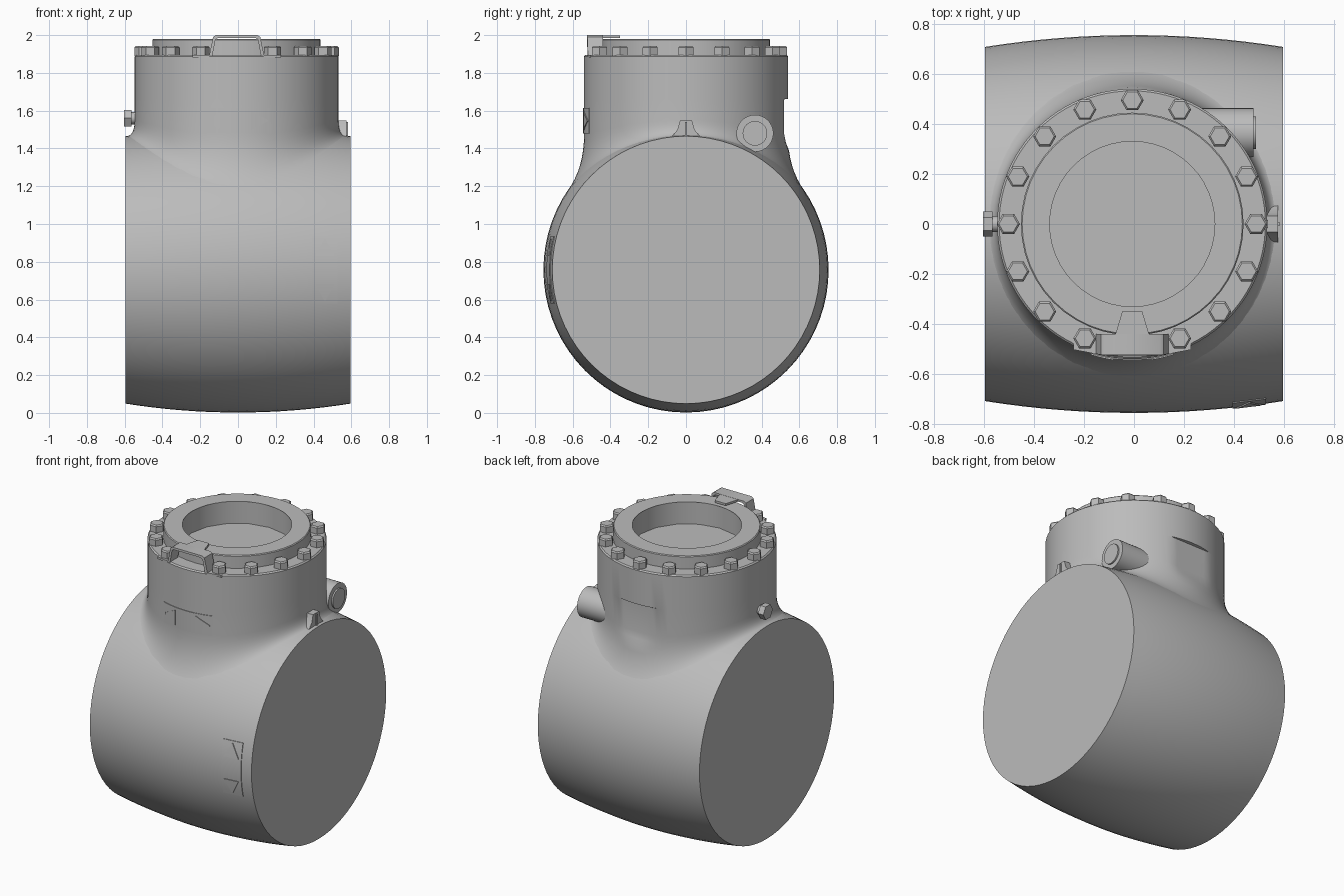
import bpy, bmesh
from math import sin, cos, pi, sqrt, radians
from mathutils import Vector, Matrix

cube = bpy.data.objects.get("Cube")
if cube:
    bpy.data.objects.remove(cube)

grey = bpy.data.materials.new("cast_grey")
grey.use_nodes = True
COLOUR = (0.5, 0.5, 0.5, 1)
grey.diffuse_color = COLOUR
grey.node_tree.nodes["Principled BSDF"].inputs["Base Color"].default_value = COLOUR

HALF, AXIS_Z = 0.595, 0.757      # barrel half length and axis height
NECK_R, NECK_X = 0.54, -0.007    # neck radius and centre


def finish(name, bm, angle=35):
    bmesh.ops.recalc_face_normals(bm, faces=bm.faces[:])
    mesh = bpy.data.meshes.new(name)
    bm.to_mesh(mesh)
    bm.free()
    mesh.materials.append(grey)
    mesh.shade_smooth()
    mesh.set_sharp_from_angle(angle=radians(angle))
    ob = bpy.data.objects.new(name, mesh)
    bpy.context.collection.objects.link(ob)
    return ob


def loft(name, rows, closed=True, cap_first=False, cap_last=False):
    bm = bmesh.new()
    rings = [[bm.verts.new(p) for p in row] for row in rows]
    n = len(rings[0])
    for a, b in zip(rings, rings[1:]):
        for i in range(n if closed else n - 1):
            j = (i + 1) % n
            bm.faces.new((a[i], a[j], b[j], b[i]))
    if cap_first:
        bm.faces.new(rings[0])
    if cap_last:
        bm.faces.new(rings[-1])
    return finish(name, bm)


def circle(r, z, n, x=0.0):
    return [(x + r * cos(2 * pi * i / n), r * sin(2 * pi * i / n), z) for i in range(n)]


def prism(name, outline, depth):
    """Closed outline of 3D points pushed along the depth vector."""
    d = Vector(depth)
    return loft(name, [[Vector(p) for p in outline], [Vector(p) + d for p in outline]],
                cap_first=True, cap_last=True)


def rod_x(name, x0, x1, y, z, r, n=32):
    return prism(name, [(x0, y + r * cos(2 * pi * i / n), z + r * sin(2 * pi * i / n))
                        for i in range(n)], (x1 - x0, 0, 0))


def barrel_radius(x):
    return 0.755 - 0.047 * (x / HALF) ** 2


def barrel_z(x, y):
    return AXIS_Z + sqrt(barrel_radius(x) ** 2 - y * y)


# Barrel: bulging drum along x with flat closed ends
rows = []
for k in range(17):
    x = HALF * (k / 8 - 1)
    r = barrel_radius(x)
    rows.append([(x, r * cos(2 * pi * i / 72), AXIS_Z + r * sin(2 * pi * i / 72)) for i in range(72)])
loft("barrel", rows, cap_first=True, cap_last=True)

# Neck: upright cylinder, flat pad at the back, flared fillet onto the barrel
SEG, STEPS, PAD_TOP = 96, 8, 1.66


def neck_column(a):
    c, s = cos(a), sin(a)
    col = [(0.42, 1.895), (NECK_R - 0.008, 1.895), (NECK_R, 1.887),
           (NECK_R, PAD_TOP + 0.002), (NECK_R, PAD_TOP)]
    foot = 0.585 + 0.04 * s * s
    def height(r):
        return barrel_z(NECK_X + r * c, r * s)
    z_end = height(foot)
    slope = (height(foot) - height(foot - 0.01)) / 0.01
    z_mid = z_end + slope * (NECK_R - foot)
    z_top = 1.55 - 0.08 * s * s
    for k in range(STEPS + 1):
        t = k / STEPS
        r = NECK_R * (1 - t * t) + foot * t * t
        z = z_top * (1 - t) ** 2 + 2 * t * (1 - t) * z_mid + z_end * t * t
        col.append((r, z - 0.004 * t))
    pts = []
    for r, z in col:
        y = r * s
        if z <= PAD_TOP:
            y = min(y, 0.52 + 0.45 * max(0, 1.45 - z))
        pts.append((NECK_X + r * c, y, z))
    return pts


columns = [neck_column(2 * pi * i / SEG) for i in range(SEG)]
loft("neck", list(zip(*columns)))

# Cover ring with a recessed floor
outer = [circle(r, z, 48, NECK_X) for r, z in ((0.445, 1.87), (0.445, 1.975), (0.44, 1.98), (0.33, 1.98))]
loft("cover_ring", outer)
loft("cover_recess", [circle(r, z, 16, NECK_X) for r, z in ((0.34, 1.98), (0.34, 1.83))], cap_last=True)

# Hex bolts around the flange, leaving the front place free for the bracket
for k in range(16):
    if k == 12:
        continue
    a = 2 * pi * k / 16
    x, y = NECK_X + 0.495 * cos(a), 0.495 * sin(a)
    head = [(px + x, py + y, pz) for px, py, pz in circle(0.046, 1.89, 6)]
    top = [(px + x, py + y, pz) for px, py, pz in circle(0.046, 1.935, 6)]
    crown = [(px + x, py + y, pz) for px, py, pz in circle(0.038, 1.943, 6)]
    loft("flange_bolt", [head, top, crown], cap_first=True, cap_last=True)

# Front bracket: bent strap held by two bolts, with a pointer on top
strap = [(-0.235, 1.895), (-0.145, 1.895), (-0.125, 1.99), (-0.11, 2.0)]
path = strap + [(-x, z) for x, z in reversed(strap)]
inner = [(x * (1 if abs(x) > 0.2 else 0.9), z - 0.014) for x, z in path]
section = [(x + NECK_X, z) for x, z in path]
under = [(x + NECK_X, z) for x, z in inner]


def strap_row(pts, front):
    return [(x, -0.53 + 0.5 * abs(x - NECK_X) ** 2 if front else -0.44, z) for x, z in pts]


rows = [strap_row(section, True), strap_row(section, False),
        strap_row(under, False), strap_row(under, True), strap_row(section, True)]
loft("bracket_strap", rows, closed=False)
prism("bracket_pointer", [(NECK_X + x, y, 1.985) for x, y in
                          ((-0.07, -0.45), (0.07, -0.45), (0.04, -0.35), (-0.04, -0.35))], (0, 0, 0.014))

# Side boss with a plug, merging into neck and barrel
rod_x("side_boss", 0.15, 0.478, 0.365, 1.48, 0.098)
rod_x("side_boss_plug", 0.47, 0.488, 0.365, 1.48, 0.065)

# Gusset on the left end: tapered foot with a narrow rib
prism("gusset", [(0.5, -0.08, 1.455), (0.5, 0.08, 1.455), (0.5, 0.045, 1.5), (0.5, 0.032, 1.547),
                 (0.5, -0.032, 1.547), (0.5, -0.045, 1.5)], (0.075, 0, 0))
prism("gusset_rib", [(0.575, -0.006, 1.46), (0.575, 0.006, 1.46), (0.575, 0.006, 1.54),
                     (0.575, -0.006, 1.54)], (0.008, 0, 0))

# Drain plug on the right
rod_x("drain_plug_stem", -0.57, -0.5, 0, 1.56, 0.032, 20)
rod_x("drain_plug_head", -0.604, -0.565, 0, 1.56, 0.05, 6)


# Marker plates wrapped onto the curved front
def on_neck(u, v, lift):
    a = u / NECK_R
    r = NECK_R + lift
    return (NECK_X + r * sin(a), -r * cos(a), 1.547 + v)


def on_barrel(u, v, lift):
    x = 0.46 + v
    r = barrel_radius(x) + lift
    a = u / r
    return (x, -r * cos(a), AXIS_Z + r * sin(a))


def wrapped(name, place, edges, lift):
    """Strip between lower and upper edges, given as (u, v_low, v_high)."""
    rows = []
    for u, lo, hi in edges:
        rows.append([place(u, lo, -0.004), place(u, lo, lift), place(u, hi, lift), place(u, hi, -0.004)])
    loft(name, rows, cap_first=True, cap_last=True)


for label, place in (("neck", on_neck), ("barrel", on_barrel)):
    wrapped(label + "_marker_plate", place, [(-0.18 + 0.03 * k, -0.067, 0.067) for k in range(13)], 0.004)
    for side in (-1, 1):
        wrapped(label + "_marker_arrow", place,
                [(side * u, -w, w) for u, w in ((0.075, 0.05), (0.11, 0.032), (0.165, 0.003))], 0.009)
